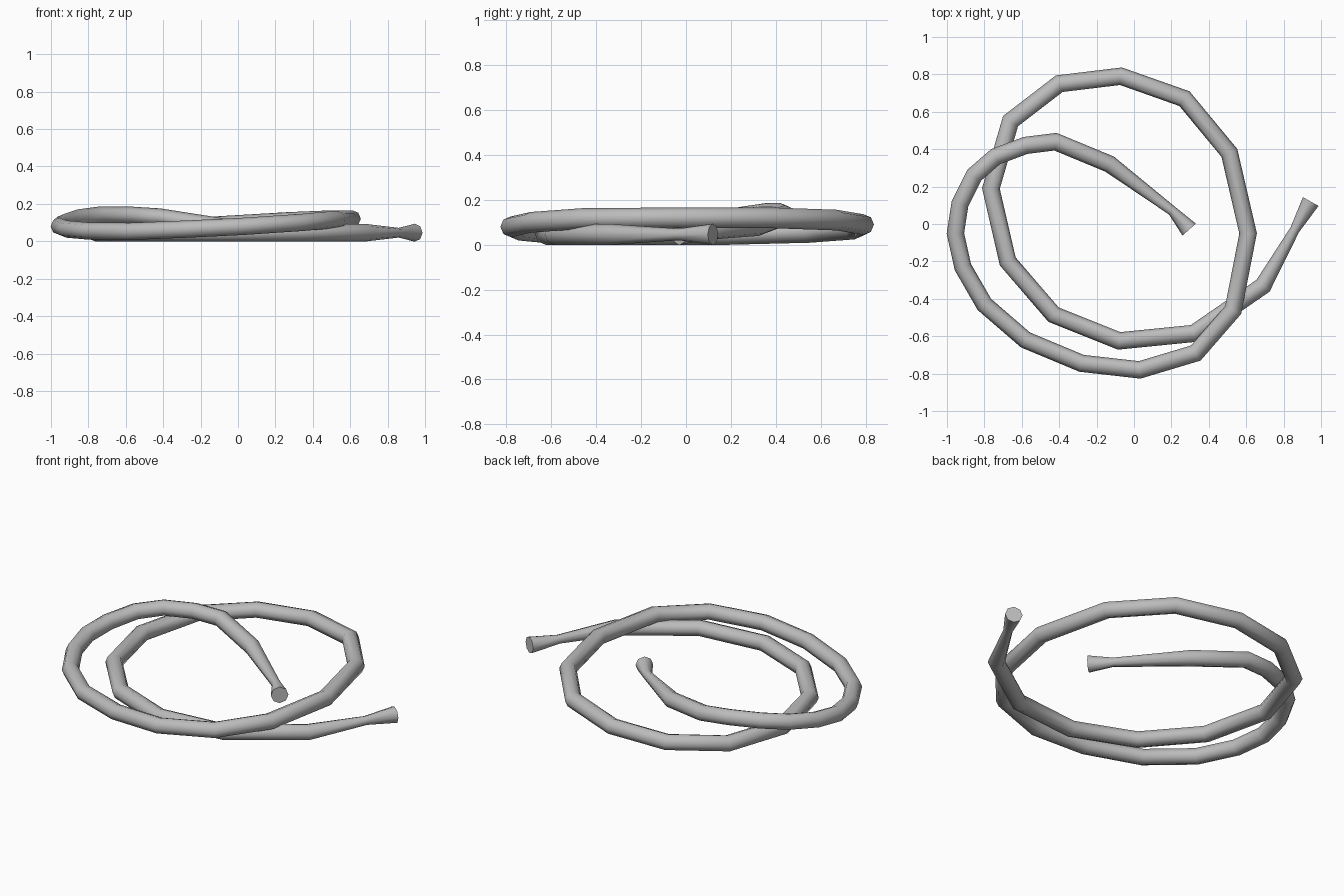
import bpy, bmesh, math
from mathutils import Vector

cube = bpy.data.objects.get("Cube")
if cube:
    bpy.data.objects.remove(cube, do_unlink=True)

SIDES = 8
RADIUS = 0.046

grey = bpy.data.materials.new("plain_grey")
grey.use_nodes = True
colour = (0.5, 0.5, 0.5, 1)
grey.diffuse_color = colour
grey.node_tree.nodes["Principled BSDF"].inputs["Base Color"].default_value = colour

# Centre line of the coiled hose, from the outer tip to the inner tip
path = [Vector(p) for p in (
    (.945, .12, .046), (.86, -.03, .046), (.69, -.33, .046), (.32, -.585, .046),
    (-.08, -.625, .046), (-.43, -.485, .046), (-.675, -.2, .046), (-.765, .19, .046),
    (-.66, .55, .055), (-.4, .75, .07), (-.07, .79, .09), (.27, .67, .11),
    (.51, .38, .12), (.61, -.05, .12), (.53, -.46, .117), (.33, -.69, .1),
    (.03, -.78, .08), (-.28, -.745, .065), (-.58, -.62, .053), (-.8, -.43, .055),
    (-.915, -.23, .065), (-.955, -.05, .08), (-.93, .11, .1), (-.855, .26, .125),
    (-.74, .36, .14), (-.58, .42, .14), (-.42, .44, .13), (-.13, .32, .085),
    (.205, .07, .046), (.295, -.03, .046))]

# Full width along the hose, a neck before each flared tip
radii = [RADIUS] * len(path)
radii[0] = radii[-1] = 0.048
radii[1] = radii[-2] = 0.026


def sweep(name, points, radii):
    """Sweep a round section along the points with mitred joints."""
    bm = bmesh.new()
    rings = []
    for i, p in enumerate(points):
        before = (p - points[max(i - 1, 0)]).normalized()
        after = (points[min(i + 1, len(points) - 1)] - p).normalized()
        tangent = (before + after).normalized()
        side = tangent.cross(Vector((0, 0, 1))).normalized()
        up = side.cross(tangent)
        mitre = 1 / max(tangent.dot(after), tangent.dot(before))
        ring = []
        for k in range(SIDES):
            a = 2 * math.pi * k / SIDES
            offset = side * math.cos(a) * mitre + up * math.sin(a)
            ring.append(bm.verts.new(p + offset * radii[i]))
        rings.append(ring)
    for a, b in zip(rings, rings[1:]):
        for k in range(SIDES):
            n = (k + 1) % SIDES
            bm.faces.new((a[k], a[n], b[n], b[k]))
    # Flat end caps
    bm.faces.new(rings[0])
    bm.faces.new(rings[-1])
    bmesh.ops.recalc_face_normals(bm, faces=bm.faces)
    mesh = bpy.data.meshes.new(name)
    bm.to_mesh(mesh)
    bm.free()
    obj = bpy.data.objects.new(name, mesh)
    bpy.context.collection.objects.link(obj)
    mesh.materials.append(grey)
    return obj


hose = sweep("coiled_hose", path, radii)
bpy.context.view_layer.objects.active = hose
hose.select_set(True)
bpy.ops.object.shade_smooth_by_angle(angle=math.radians(50))
